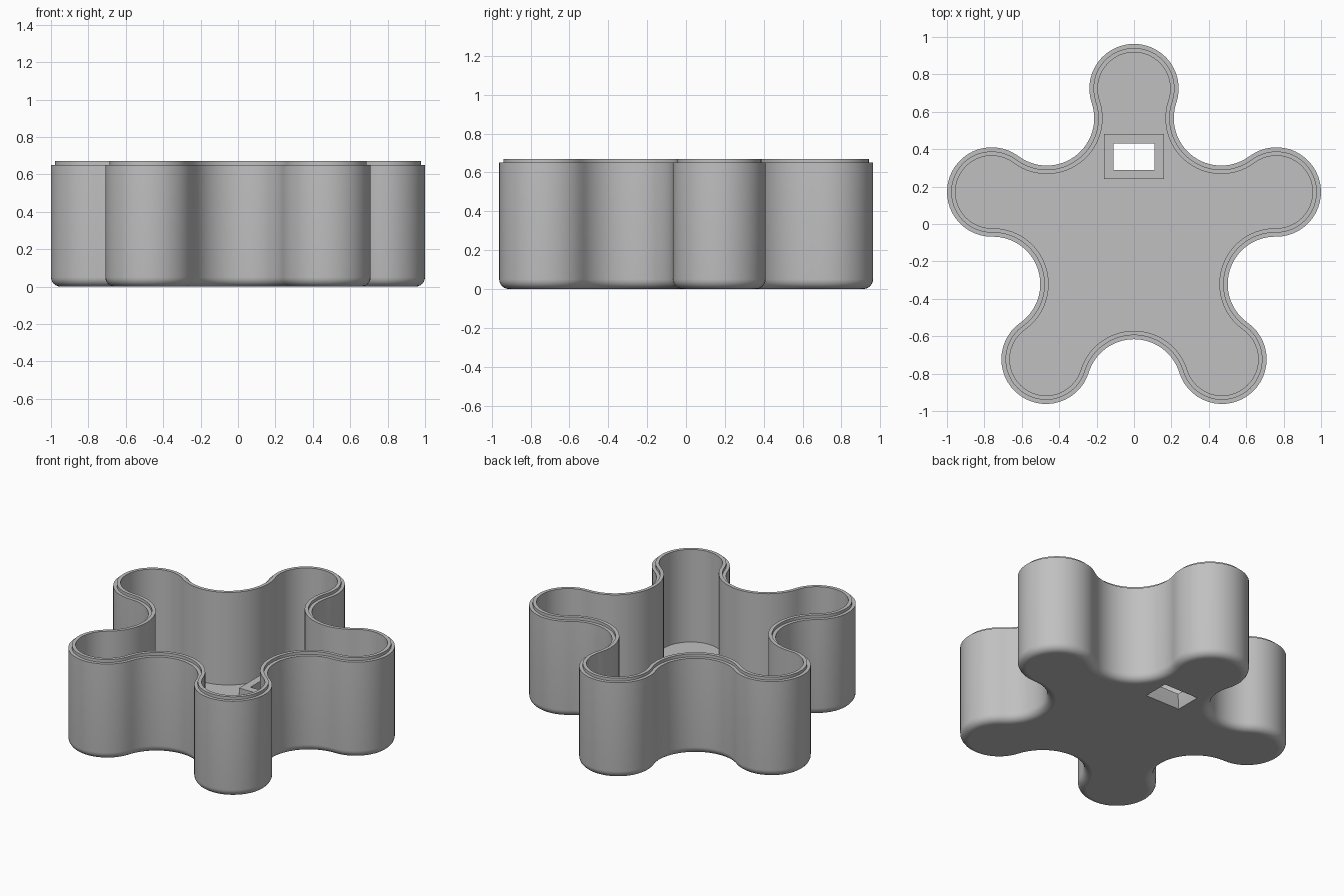
import bpy
import bmesh
from math import sin, cos, atan2, pi, radians, hypot

cube = bpy.data.objects.get("Cube")
if cube:
    bpy.data.objects.remove(cube, do_unlink=True)

LOBES = 5
SPREAD = 0.8        # lobe centre distance from the star centre
LOBE_R = 0.239      # lobe radius
VALLEY = 0.54       # distance of the valley bottoms
CENTRE_Y = -0.076
WALL, LIP, FILLET = 0.045, 0.022, 0.05
FLOOR, SHOULDER, TOP = 0.045, 0.65, 0.67

# Valley radius that makes the valley arcs tangent to the lobes
half = pi / LOBES
lx, ly = SPREAD * cos(half), SPREAD * sin(half)
VALLEY_R = ((VALLEY - lx) ** 2 + ly ** 2 - LOBE_R ** 2) / (2 * (LOBE_R + lx - VALLEY))
VALLEY_D = VALLEY + VALLEY_R

grey = bpy.data.materials.new("grey plastic")
grey.use_nodes = True
grey.diffuse_color = (0.53, 0.53, 0.53, 1)
grey.node_tree.nodes["Principled BSDF"].inputs["Base Color"].default_value = grey.diffuse_color


def outline(offset, steps=28):
    """Star outline moved inwards by offset, made of tangent arcs."""
    vx, vy = VALLEY_D * cos(half), VALLEY_D * sin(half)
    phi = atan2(vy, vx - SPREAD)
    sweep = 2 * (phi - half)
    points = []
    for k in range(LOBES):
        turn = pi / 2 + k * 2 * half
        local = []
        for i in range(steps):
            a = -phi + 2 * phi * i / steps
            r = LOBE_R - offset
            local.append((SPREAD + r * cos(a), r * sin(a)))
        for i in range(steps):
            a = phi + pi - sweep * i / steps
            r = VALLEY_R + offset
            local.append((vx + r * cos(a), vy + r * sin(a)))
        points += [(x * cos(turn) - y * sin(turn),
                    x * sin(turn) + y * cos(turn) + CENTRE_Y) for x, y in local]
    return points


def loft(name, rings):
    """Join rings of 3D points with quads and cap both ends."""
    bm = bmesh.new()
    loops = [[bm.verts.new(p) for p in ring] for ring in rings]
    for a, b in zip(loops, loops[1:]):
        n = len(a)
        for i in range(n):
            bm.faces.new((a[i], a[(i + 1) % n], b[(i + 1) % n], b[i]))
    bm.faces.new(loops[0][::-1])
    bm.faces.new(loops[-1])
    bmesh.ops.recalc_face_normals(bm, faces=bm.faces)
    mesh = bpy.data.meshes.new(name)
    bm.to_mesh(mesh)
    bm.free()
    mesh.materials.append(grey)
    obj = bpy.data.objects.new(name, mesh)
    bpy.context.collection.objects.link(obj)
    return obj


def rectangle(width, depth, z, y=0.36):
    w, d = width / 2, depth / 2
    return [(-w, y - d, z), (w, y - d, z), (w, y + d, z), (-w, y + d, z)]


def combine(target, tool, operation):
    """Apply a boolean and remove the helper."""
    mod = target.modifiers.new(operation, 'BOOLEAN')
    mod.operation, mod.object, mod.solver = operation, tool, 'EXACT'
    bpy.context.view_layer.objects.active = target
    bpy.ops.object.modifier_apply(modifier=mod.name)
    bpy.data.objects.remove(tool, do_unlink=True)


# Tray wall profile: rounded foot, outer wall, stepped lip, inner wall, floor
profile = []
for i in range(7):
    a = pi / 2 * i / 6
    profile.append((FILLET * (1 - sin(a)), FILLET * (1 - cos(a))))
profile += [(0, SHOULDER), (LIP, SHOULDER), (LIP, TOP), (WALL, TOP), (WALL, FLOOR)]
tray = loft("star_tray", [[(x, y, z) for x, y in outline(o)] for o, z in profile])

# Raised frame around the port on the floor
frame = loft("port_frame", [rectangle(0.32, 0.24, z) for z in (0.02, 0.092)])
combine(tray, frame, 'UNION')

# Port opening, flared towards the underside
cutter = loft("port_cutter", [rectangle(0.27, 0.19, -0.02), rectangle(0.22, 0.14, 0.065),
                              rectangle(0.22, 0.14, 0.2)])
cutter.hide_render = True
combine(tray, cutter, 'DIFFERENCE')

# Smooth walls, crisp rims and flat horizontal faces
bpy.ops.object.select_all(action='DESELECT')
tray.select_set(True)
bpy.context.view_layer.objects.active = tray
bpy.ops.object.shade_smooth_by_angle(angle=radians(30))
for face in tray.data.polygons:
    if abs(face.normal.z) > 0.999:
        face.use_smooth = False
